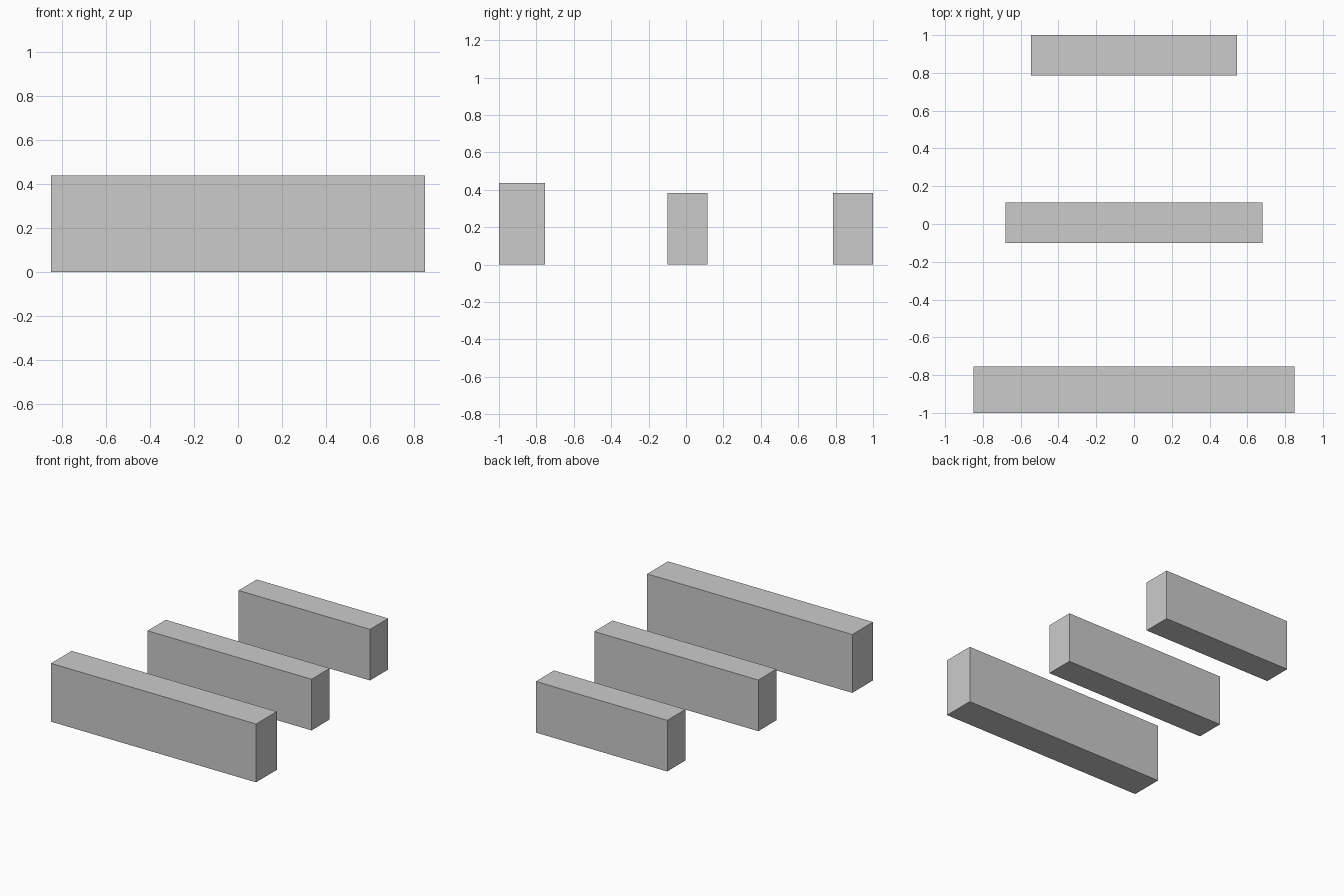
import bpy
import bmesh
from mathutils import Matrix, Vector

default_cube = bpy.data.objects.get("Cube")
if default_cube:
    bpy.data.objects.remove(default_cube, do_unlink=True)

# Single plain grey finish
grey = bpy.data.materials.new("plain_grey")
grey.use_nodes = True
colour = (0.6, 0.6, 0.6, 1.0)
grey.diffuse_color = colour
grey.node_tree.nodes["Principled BSDF"].inputs["Base Color"].default_value = colour


def block(name, width, front, back, height):
    """Flat-faced block standing on the ground, centred across x."""
    bm = bmesh.new()
    size = Vector((width, back - front, height))
    bmesh.ops.create_cube(bm, size=1, matrix=Matrix.Diagonal(size).to_4x4())
    mesh = bpy.data.meshes.new(name)
    bm.to_mesh(mesh)
    bm.free()
    mesh.materials.append(grey)
    obj = bpy.data.objects.new(name, mesh)
    obj.location = (0, (front + back) / 2, height / 2)
    bpy.context.collection.objects.link(obj)


# Three parallel blocks, shorter towards the back
block("front_block", 1.70, -1.0, -0.755, 0.437)
block("middle_block", 1.36, -0.10, 0.115, 0.383)
block("back_block", 1.09, 0.785, 1.0, 0.383)
